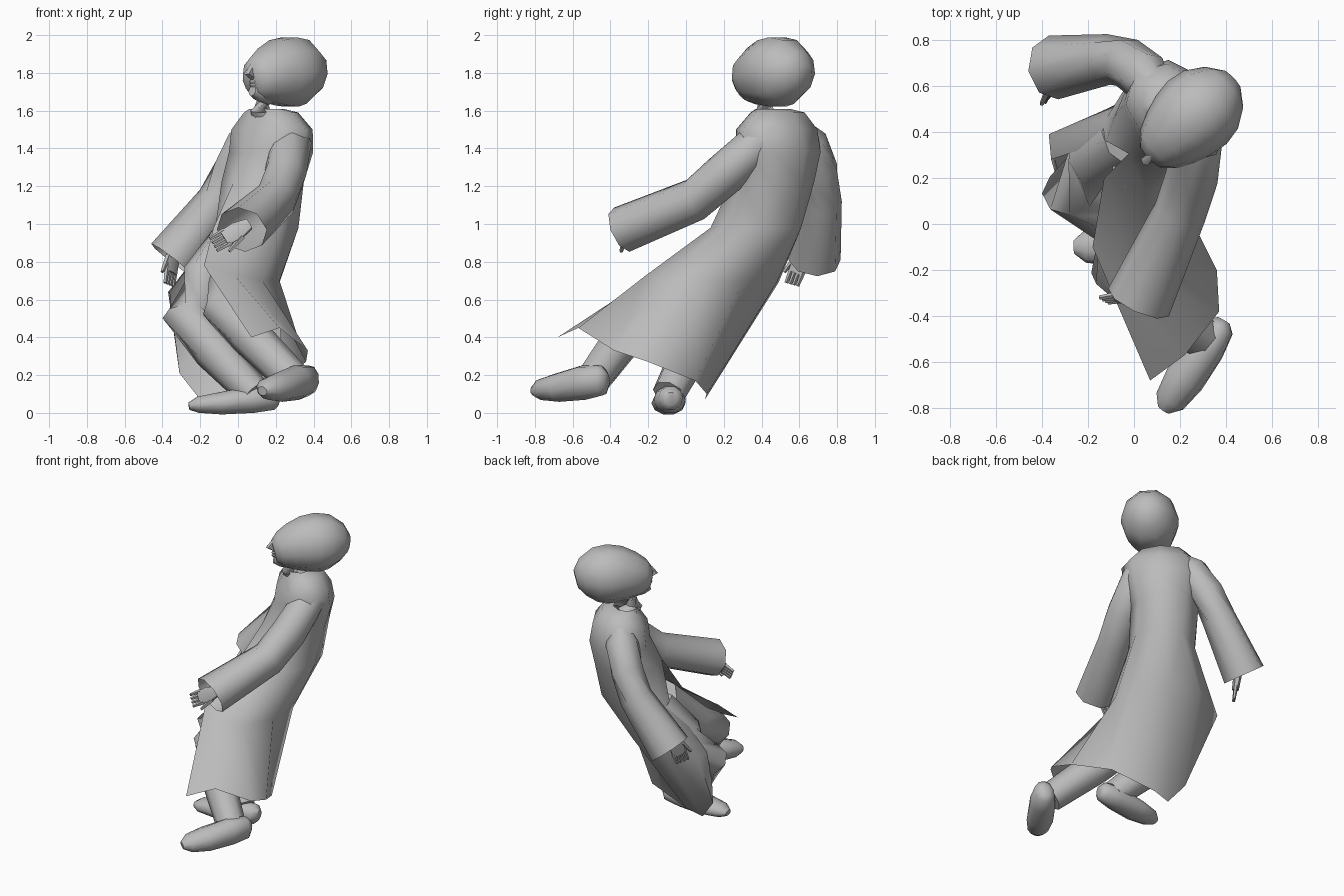
import bpy, math
from mathutils import Vector as V

cube = bpy.data.objects.get("Cube")
if cube:
    bpy.data.objects.remove(cube)

grey = bpy.data.materials.new("plain grey")
grey.use_nodes = True
grey.diffuse_color = (0.5, 0.5, 0.5, 1)
grey.node_tree.nodes["Principled BSDF"].inputs["Base Color"].default_value = (0.5, 0.5, 0.5, 1)


def skin(name, rings, closed=True, caps=True, angle=50):
    """Join equal rings of points into one smooth surface."""
    n = len(rings[0])
    verts = [p for r in rings for p in r]
    faces = []
    for i in range(len(rings) - 1):
        for j in range(n if closed else n - 1):
            k = (j + 1) % n
            faces.append((i * n + j, i * n + k, i * n + n + k, i * n + n + j))
    if caps:
        faces += [tuple(range(n))[::-1], tuple(range(len(verts) - n, len(verts)))]
    mesh = bpy.data.meshes.new(name)
    mesh.from_pydata(verts, [], faces)
    mesh.materials.append(grey)
    obj = bpy.data.objects.new(name, mesh)
    bpy.context.collection.objects.link(obj)
    bpy.ops.object.select_all(action='DESELECT')
    obj.select_set(True)
    bpy.context.view_layer.objects.active = obj
    bpy.ops.object.mode_set(mode='EDIT')
    bpy.ops.mesh.select_all(action='SELECT')
    bpy.ops.mesh.remove_doubles(threshold=0.0001)
    bpy.ops.mesh.normals_make_consistent(inside=False)
    bpy.ops.object.mode_set(mode='OBJECT')
    bpy.ops.object.shade_smooth_by_angle(angle=math.radians(angle))


def tube(name, path, radii, sides=8, up=(0, 0, 1), caps=True, angle=50):
    """Tube through path; each radius is a number or a (width, height) pair."""
    pts = [V(p) for p in path]
    rings = []
    for i, p in enumerate(pts):
        t = (pts[min(i + 1, len(pts) - 1)] - pts[max(i - 1, 0)]).normalized()
        side = t.cross(V(up)).normalized()
        top = side.cross(t)
        w, h = radii[i] if isinstance(radii[i], tuple) else (radii[i], radii[i])
        rings.append([p + side * w * math.cos(a) + top * h * math.sin(a)
                      for a in (math.tau * j / sides for j in range(sides))])
    skin(name, rings, caps=caps, angle=angle)


# Body frame: the figure faces diagonally
front = V((-0.7, -0.7, 0))
left = V((0.7, -0.7, 0))


def body_ring(x, y, z, wide, deep):
    """Oval from front middle round to front middle; its ends meet."""
    return [V((x, y, z)) + front * deep * math.cos(a) + left * wide * math.sin(a)
            for a in (math.tau * j / 8 for j in range(9))]


# Robe: closed at the chest, open down the front of the skirt
chest = [body_ring(0.15, 0.46, 1.61, 0.10, 0.08),
         body_ring(0.175, 0.485, 1.59, 0.17, 0.12),
         body_ring(0.18, 0.48, 1.50, 0.255, 0.18),
         body_ring(0.175, 0.49, 1.38, 0.25, 0.20),
         body_ring(0.13, 0.46, 1.22, 0.22, 0.22)]
waist = body_ring(0.08, 0.37, 0.98, 0.215, 0.27)
waist[0] = V((-0.13, 0.20, 0.98))
waist[7] = V((-0.12, 0.46, 0.96))
waist[8] = V((-0.12, 0.36, 0.98))
hip = [(-0.18, -0.10, 0.78), (-0.02, -0.21, 0.73), (0.13, -0.12, 0.70),
       (0.22, 0.08, 0.70), (0.22, 0.30, 0.69), (0.08, 0.48, 0.69),
       (-0.14, 0.49, 0.69), (-0.37, 0.39, 0.64), (-0.36, 0.28, 0.64)]
hem = [(0.07, -0.68, 0.40), (0.22, -0.57, 0.45), (0.37, -0.38, 0.33),
       (0.36, -0.20, 0.27), (0.23, 0.05, 0.17), (-0.08, 0.11, 0.10),
       (-0.20, 0.10, 0.07), (-0.31, 0.14, 0.21), (-0.33, 0.18, 0.38)]
skin("robe", chest + [waist, [V(p) for p in hip], [V(p) for p in hem]],
     closed=False, caps=False, angle=70)

# Sleeves, open at the cuff
tube("left_sleeve", [(0.22, 0.46, 1.53), (0.28, 0.39, 1.43), (0.25, 0.20, 1.26),
                     (0.20, 0.05, 1.13), (0.02, -0.34, 0.97)],
     [0.06, 0.11, 0.115, 0.115, (0.145, 0.125)], caps=False)
tube("right_sleeve", [(0.12, 0.57, 1.53), (0.05, 0.64, 1.43), (-0.03, 0.70, 1.28),
                      (-0.11, 0.715, 1.12), (-0.35, 0.68, 0.81)],
     [0.06, 0.11, 0.11, 0.11, 0.14], caps=False)


# Hands: a palm, four fingers and a thumb
def hand(side, wrist, tip, across):
    a, b, s = V(wrist), V(tip), V(across).normalized()
    tube(side + "_palm", [a, a.lerp(b, 0.35), a.lerp(b, 0.7)],
         [(0.032, 0.032), (0.026, 0.055), (0.022, 0.05)], 6, s)
    for i in range(4):
        k = s * (i - 1.5) * 0.025
        tube(f"{side}_finger_{i + 1}", [a.lerp(b, 0.6) + k, b + k], [0.015, 0.01], 5, s)
    tube(side + "_thumb", [a.lerp(b, 0.3) + s * 0.04, a.lerp(b, 0.75) + s * 0.075],
         [0.017, 0.01], 5, s)


hand("left", (0.06, -0.30, 1.0), (-0.13, -0.33, 0.89), (0.35, -0.2, -0.6))
hand("right", (-0.34, 0.64, 0.88), (-0.365, 0.56, 0.68), (-0.5, -0.7, 0.2))

# Trouser legs
tube("left_leg", [(0.03, 0.24, 0.90), (-0.04, -0.03, 0.66), (-0.08, -0.20, 0.55),
                  (0.06, -0.32, 0.41), (0.29, -0.49, 0.18)],
     [0.13, 0.12, 0.11, 0.11, 0.095], up=(0.3, 0.2, 1))
tube("right_leg", [(-0.03, 0.37, 0.90), (-0.17, 0.27, 0.70), (-0.28, 0.14, 0.51),
                   (-0.13, 0.03, 0.33), (0.09, -0.09, 0.10)],
     [0.13, 0.135, 0.12, 0.11, 0.09], up=(0.3, 0.2, 1))


# Shoes: flattened tubes from heel to toe
def shoe(name, heel, toe, up, tall):
    a, b, u = V(heel), V(toe), V(up).normalized()
    steps = [(0, 0.03, 0.035, 0), (0.06, 0.065, 0.065, 0.005), (0.3, 0.085, 0.075, 0.005),
             (0.65, 0.09, 0.062, -0.005), (0.9, 0.07, 0.045, -0.005), (1, 0.03, 0.02, -0.01)]
    tube(name, [a.lerp(b, t) + u * lift for t, w, h, lift in steps],
         [(w, h * tall) for t, w, h, lift in steps], 10, u)


shoe("left_shoe", (0.39, -0.42, 0.17), (0.13, -0.81, 0.125), (0.1, -0.25, 1), 1.25)
shoe("right_shoe", (0.22, -0.08, 0.075), (-0.26, -0.10, 0.045), (0, 0, 1), 1)

# Neck and head, the head built along the facing direction
tube("neck", [(0.15, 0.45, 1.54), (0.12, 0.41, 1.60), (0.15, 0.42, 1.70)], [0.07, 0.055, 0.06])
look = V((-0.70, -0.66, 0)).normalized()
core = V((0.275, 0.485, 1.805))
ear_side = look.cross(V((0, 0, 1))).normalized()
face_up = ear_side.cross(look)


def face(f, s, u):
    """Point by distance forward, sideways and upward from the skull centre."""
    return core + look * f + ear_side * s + face_up * u


head_steps = [(-0.205, 0.06, -0.02), (-0.16, 0.125, -0.01), (-0.08, 0.178, 0), (0, 0.193, 0),
              (0.08, 0.182, -0.005), (0.16, 0.155, -0.02), (0.23, 0.12, -0.035),
              (0.275, 0.075, -0.045)]
tube("head", [face(f, 0, u) for f, r, u in head_steps],
     [(r * 0.97, r) for f, r, u in head_steps], 10, angle=60)

# Face details
tube("nose", [face(0.25, 0, 0.05), face(0.28, 0, 0.02), face(0.305, 0, -0.005), face(0.26, 0, -0.03)],
     [0.012, 0.018, 0.024, 0.02], 6, ear_side)
tube("chin", [face(0.15, 0, -0.12), face(0.23, 0, -0.11), face(0.275, 0, -0.10)],
     [0.055, 0.045, 0.028], 8)
for name, u in (("upper_lip", -0.052), ("lower_lip", -0.07)):
    tube(name, [face(0.25, -0.04, u), face(0.28, 0, u), face(0.25, 0.04, u)],
         [0.007, 0.012, 0.007], 6)
for name, s in (("left_brow", -1), ("right_brow", 1)):
    tube(name, [face(0.252, 0.015 * s, 0.04), face(0.23, 0.055 * s, 0.045),
                face(0.20, 0.09 * s, 0.035)], [0.012, 0.016, 0.01], 6)
